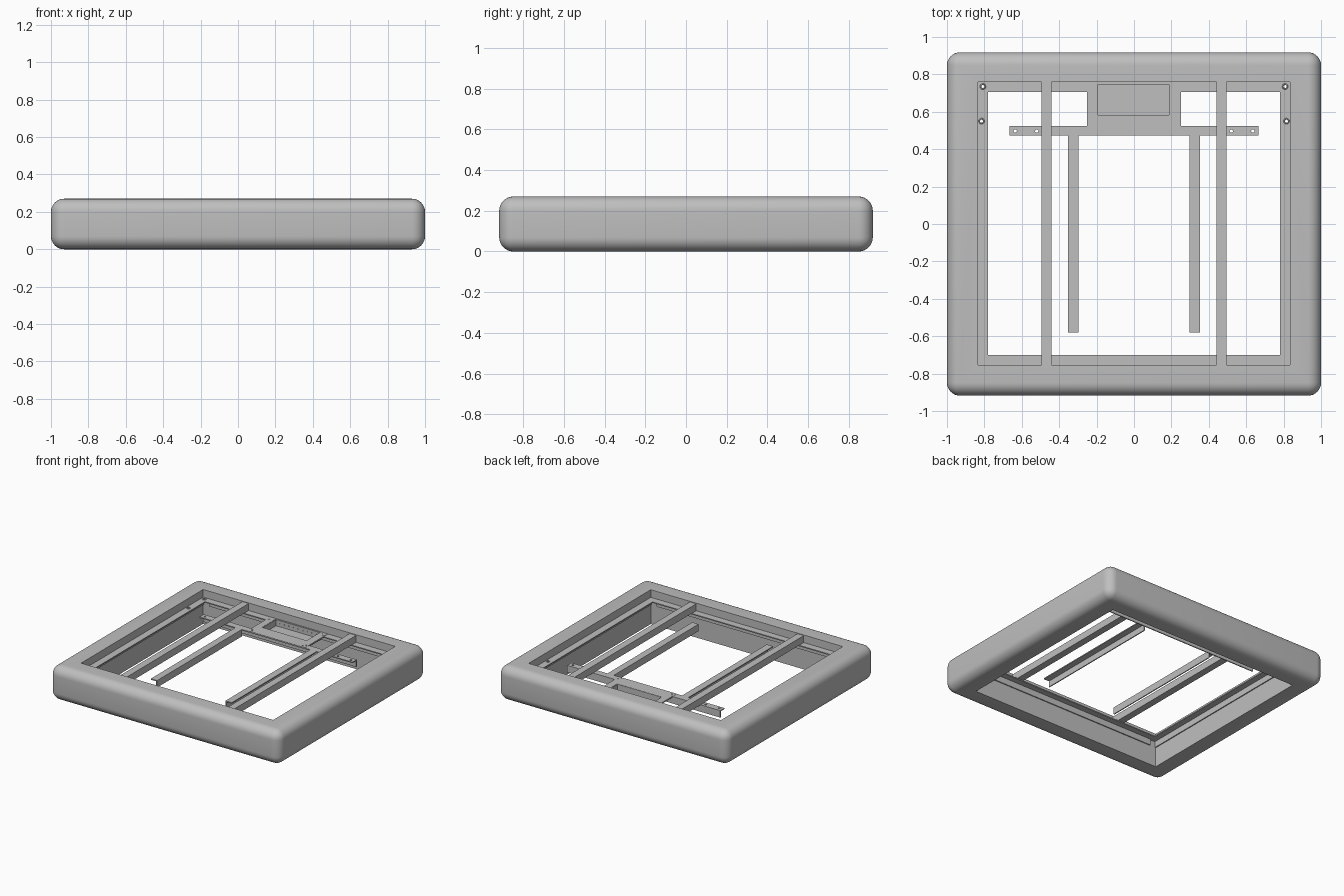
import bpy, bmesh
from mathutils import Matrix

if "Cube" in bpy.data.objects:
    bpy.data.objects.remove(bpy.data.objects["Cube"])

grey = bpy.data.materials.new("plain grey")
grey.use_nodes = True
GREY = (0.52, 0.52, 0.52, 1)
grey.diffuse_color = GREY
grey.node_tree.nodes["Principled BSDF"].inputs["Base Color"].default_value = GREY

TOP, LEDGE, LEG, THICK = 0.27, 0.21, 0.055, 0.008
HX, Y0, Y1 = 0.835, -0.755, 0.76     # opening of the frame


def add_box(bm, x0, x1, y0, y1, z0, z1):
    mid = Matrix.Translation(((x0 + x1) / 2, (y0 + y1) / 2, (z0 + z1) / 2))
    size = Matrix.Diagonal((x1 - x0, y1 - y0, z1 - z0, 1))
    bmesh.ops.create_cube(bm, size=1, matrix=mid @ size)


def finish(name, bm):
    mesh = bpy.data.meshes.new(name)
    bm.to_mesh(mesh)
    bm.free()
    obj = bpy.data.objects.new(name, mesh)
    mesh.materials.append(grey)
    bpy.context.collection.objects.link(obj)
    return obj


def boxes(name, *dims):
    bm = bmesh.new()
    for d in dims:
        add_box(bm, *d)
    return finish(name, bm)


def select(obj):
    bpy.ops.object.select_all(action='DESELECT')
    obj.select_set(True)
    bpy.context.view_layer.objects.active = obj


def cut(obj, cutter):
    cutter.hide_render = True
    mod = obj.modifiers.new("cut", 'BOOLEAN')
    mod.operation, mod.object, mod.solver = 'DIFFERENCE', cutter, 'EXACT'
    select(obj)
    bpy.ops.object.modifier_apply(modifier=mod.name)
    bpy.data.objects.remove(cutter)


def drills(points, radius, axis='Z'):
    bm = bmesh.new()
    turn = Matrix.Rotation(1.5708, 4, 'X') if axis == 'Y' else Matrix()
    for p in points:
        bmesh.ops.create_cone(bm, cap_ends=True, segments=12, radius1=radius, radius2=radius,
                              depth=0.03, matrix=Matrix.Translation(p) @ turn)
    return finish("drill", bm)


def angle_x(name, x0, x1, y0, y1, leg_at_back):
    """Steel angle running along x, with its leg pointing down."""
    ly = (y1 - THICK, y1) if leg_at_back else (y0, y0 + THICK)
    return boxes(name, (x0, x1, y0, y1, LEDGE - THICK, LEDGE),
                 (x0, x1, *ly, LEDGE - LEG, LEDGE - THICK))


def angle_y(name, x0, x1, y0, y1, leg_at_left):
    """Steel angle running along y, with its leg pointing down."""
    lx = (x1 - THICK, x1) if leg_at_left else (x0, x0 + THICK)
    return boxes(name, (x0, x1, y0, y1, LEDGE - THICK, LEDGE),
                 (*lx, y0, y1, LEDGE - LEG, LEDGE - THICK))


# Rounded outer surround with a straight opening
bm = bmesh.new()
add_box(bm, -1, 1, -0.918, 0.918, 0, TOP)
bmesh.ops.bevel(bm, geom=bm.edges[:], offset=0.07, segments=8, profile=0.5, affect='EDGES')
surround = finish("surround", bm)
cut(surround, boxes("opening", (-HX, HX, Y0, Y1, -1, 1)))
select(surround)
bpy.ops.object.shade_smooth_by_angle(angle=0.6)

# Ledge angles around the opening
angle_x("front_ledge", -HX + LEG, HX - LEG, Y0, Y0 + LEG, False)
angle_x("back_ledge", -HX + LEG, HX - LEG, Y1 - LEG, Y1, True)

for side, s in (("left", 1), ("right", -1)):
    def span(a, b):
        return sorted((s * a, s * b))
    ledge = angle_y(side + "_ledge", *span(HX - LEG, HX), Y0, Y1, s > 0)
    bolts = [(s * 0.808, 0.735, LEDGE), (s * 0.815, 0.55, LEDGE)]
    cut(ledge, drills(bolts, 0.008))
    # Bolt rings
    for i, p in enumerate(bolts):
        bpy.ops.mesh.primitive_torus_add(location=p, major_radius=0.012, minor_radius=0.004,
                                         major_segments=20, minor_segments=8)
        ring = bpy.context.object
        ring.name = f"{side}_bolt_ring_{i + 1}"
        ring.data.materials.append(grey)
        bpy.ops.object.shade_smooth()
    # Square rail resting on the ledges, and hanging arm
    boxes(side + "_rail", (*span(0.44, 0.495), Y0, Y1, LEDGE, LEDGE + LEG))
    angle_y(side + "_arm", *span(0.297, 0.352), -0.58, 0.475, s < 0)

# Cross angle with bolt holes
cross = angle_x("cross_angle", -0.665, 0.665, 0.472, 0.525, True)
cut(cross, drills([(s * x, 0.497, LEDGE) for s in (-1, 1) for x in (0.635, 0.52)], 0.009))

# Mounting plate with a rectangular opening and corner holes
plate = boxes("mounting_plate", (-0.25, 0.25, 0.473, Y1 - 0.002, LEDGE - THICK, LEDGE + 0.002))
cut(plate, boxes("tray_opening", (-0.197, 0.192, 0.58, 0.752, 0, 1)))
cut(plate, drills([(s * x, y, LEDGE) for s in (-1, 1)
                   for x, y in ((0.22, 0.49), (0.235, 0.51), (0.22, 0.74), (0.235, 0.72))], 0.006))

# Sunken tray with vent holes in the back wall
FLOOR = LEDGE - LEG
tray = boxes("tray", (-0.2, 0.195, 0.575, 0.755, FLOOR, LEDGE))
cut(tray, boxes("tray_hollow", (-0.193, 0.188, 0.582, 0.748, FLOOR + 0.006, 1)))
cut(tray, drills([(-0.16 + 0.04 * i, 0.755, LEDGE - 0.022) for i in range(9)], 0.005, 'Y'))
# Slot in the back ledge that lets the tray pass through
cut(bpy.data.objects["back_ledge"], boxes("slot", (-0.197, 0.192, 0.58, 0.747, 0, 1)))
